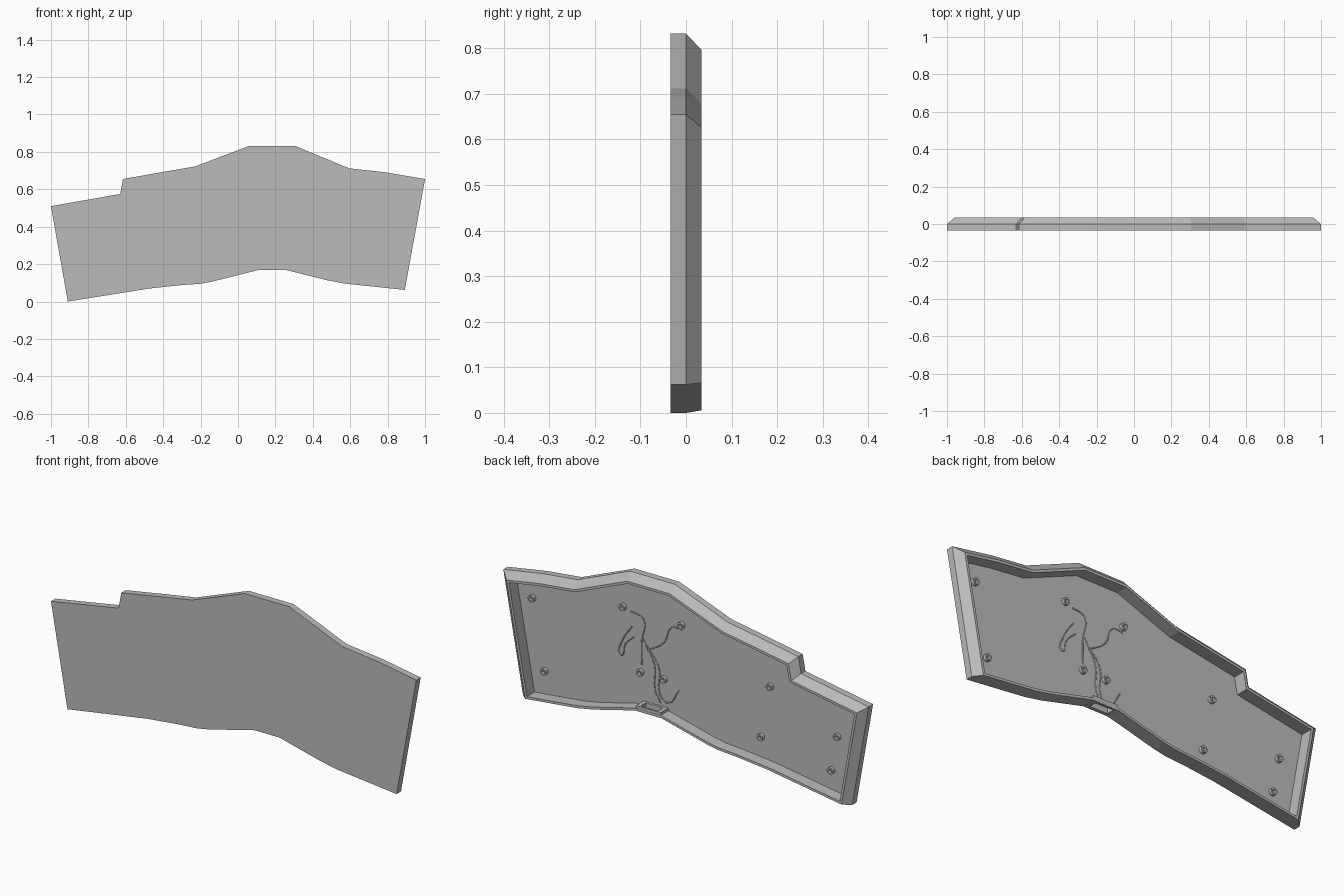
import bpy, bmesh, math
from mathutils import Vector

old = bpy.data.objects.get("Cube")
if old:
    bpy.data.objects.remove(old)

FRONT, FLOOR, BACK = -0.034, -0.026, 0.034

grey = bpy.data.materials.new("plain grey")
grey.use_nodes = True
grey.diffuse_color = (0.5, 0.5, 0.5, 1)
grey.node_tree.nodes["Principled BSDF"].inputs["Base Color"].default_value = (0.5, 0.5, 0.5, 1)


def finish(name, bm):
    bmesh.ops.recalc_face_normals(bm, faces=bm.faces)
    mesh = bpy.data.meshes.new(name)
    bm.to_mesh(mesh)
    bm.free()
    mesh.materials.append(grey)
    obj = bpy.data.objects.new(name, mesh)
    bpy.context.collection.objects.link(obj)
    return obj


def loft(name, rings, closed=False):
    """Skin a stack of rings; cap both ends, or join last to first."""
    bm = bmesh.new()
    loops = [[bm.verts.new(p) for p in ring] for ring in rings]
    pairs = list(zip(loops, loops[1:]))
    if closed:
        pairs.append((loops[-1], loops[0]))
    for a, b in pairs:
        for i in range(len(a)):
            j = (i + 1) % len(a)
            bm.faces.new((a[i], a[j], b[j], b[i]))
    if not closed:
        bm.faces.new(loops[0])
        bm.faces.new(loops[-1])
    return finish(name, bm)


def inset(points, distances):
    """Move each edge of a clockwise outline inward by its own distance."""
    result = []
    for i, p in enumerate(points):
        a, b = Vector(points[i - 1]), Vector(points[(i + 1) % len(points)])
        p = Vector(p)
        u, v = (p - a).normalized(), (b - p).normalized()
        nu, nv = Vector((u.y, -u.x)), Vector((v.y, -v.x))
        du, dv = distances[i - 1], distances[i]
        cross = u.x * v.y - u.y * v.x
        if abs(cross) < 0.02:
            result.append(p + nv * dv)
        else:
            s = ((nv * dv - nu * du).x * v.y - (nv * dv - nu * du).y * v.x) / cross
            result.append(p + nu * du + u * s)
    return result


def ring(points, y):
    return [(p[0], y, p[1]) for p in points]


def box(name, x, y, z):
    corners = [(x[0], z[0]), (x[0], z[1]), (x[1], z[1]), (x[1], z[0])]
    return loft(name, [ring(corners, y[0]), ring(corners, y[1])])


# Tray: upright lower wall, bevelled upper wall, recess open to the back
top = [(-1, 0.51), (-0.63, 0.575), (-0.615, 0.655), (-0.4, 0.693), (-0.23, 0.722),
       (0.06, 0.832), (0.305, 0.832), (0.595, 0.712), (0.78, 0.692), (1, 0.655)]
bottom = [(0.892, 0.062), (0.57, 0.096), (0.48, 0.113), (0.25, 0.17), (0.115, 0.17),
          (-0.14, 0.106), (-0.2, 0.095), (-0.3, 0.088), (-0.47, 0.07), (-0.91, 0)]
outline = top + bottom
bevel = [0.035] * len(top) + [0] * (len(bottom) - 1) + [0.035]
back_edge = inset(outline, bevel)
recess = inset(outline, [d + 0.012 for d in bevel])
tray = loft("tray", [ring(outline, FRONT), ring(outline, 0), ring(back_edge, BACK),
                     ring(recess, BACK), ring(recess, FLOOR)])

# Port in the lower wall, with a raised collar
collar = box("port_collar", (0.115, 0.25), (FLOOR - 0.002, BACK - 0.001), (0.168, 0.195))
cutter = box("port_cutter", (0.135, 0.23), (-0.014, 0.024), (0.1, 0.25))
cutter.hide_render = True
for obj in (tray, collar):
    mod = obj.modifiers.new("port", "BOOLEAN")
    mod.operation = "DIFFERENCE"
    mod.object = cutter
    bpy.context.view_layer.objects.active = obj
    bpy.ops.object.modifier_apply(modifier=mod.name)
bpy.data.objects.remove(cutter)

# Hollow screw posts on the floor
posts = [(0.857, 0.543), (0.36, 0.632), (0.04, 0.627), (0.79, 0.199), (0.264, 0.334),
         (0.137, 0.333), (-0.445, 0.453), (-0.396, 0.191), (-0.813, 0.303), (-0.78, 0.129)]


def circle(x, y, z, r, n=20):
    return [(x + r * math.cos(math.tau * i / n), y, z + r * math.sin(math.tau * i / n))
            for i in range(n)]


for x, z in posts:
    tip = FLOOR + 0.016
    post = loft("screw_post", [circle(x, FLOOR, z, 0.017), circle(x, tip, z, 0.017),
                               circle(x, tip, z, 0.009), circle(x, FLOOR, z, 0.009)], True)
    bpy.context.view_layer.objects.active = post
    post.select_set(True)
    bpy.ops.object.shade_smooth_by_angle()
    post.select_set(False)

# Fine decorative relief strokes on the floor
strokes = [
    [(0.31, 0.55), (0.36, 0.475), (0.374, 0.39), (0.35, 0.45), (0.3, 0.5)],
    [(0.32, 0.62), (0.25, 0.6), (0.26, 0.49), (0.26, 0.37)],
    [(0.25, 0.5), (0.19, 0.387), (0.187, 0.266), (0.155, 0.21)],
    [(0.23, 0.47), (0.165, 0.38), (0.16, 0.25), (0.12, 0.22), (0.055, 0.3)],
    [(0.23, 0.45), (0.137, 0.514), (0.093, 0.603), (0.04, 0.6)],
]
relief = bpy.data.curves.new("floor_relief", "CURVE")
relief.dimensions = "3D"
relief.bevel_depth = 0.003
relief.bevel_resolution = 1
relief.resolution_u = 4
for points in strokes:
    spline = relief.splines.new("BEZIER")
    spline.bezier_points.add(len(points) - 1)
    for bp, (x, z) in zip(spline.bezier_points, points):
        bp.co = (x, FLOOR, z)
        bp.handle_left_type = bp.handle_right_type = "AUTO"
relief.materials.append(grey)
bpy.context.collection.objects.link(bpy.data.objects.new("floor_relief", relief))
